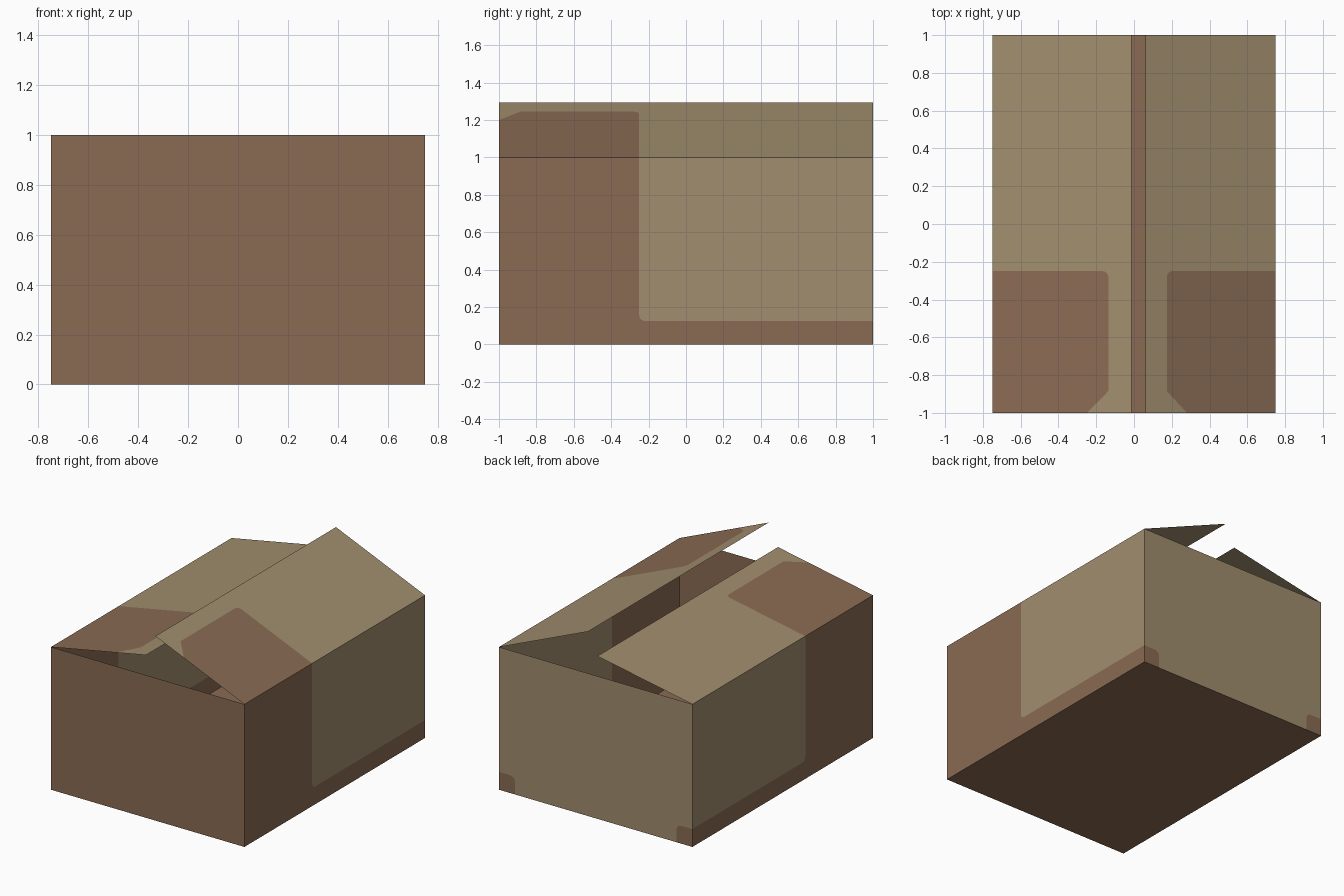
import bpy, math
from mathutils import Vector

if "Cube" in bpy.data.objects:
    bpy.data.objects.remove(bpy.data.objects["Cube"])

W, D, H = 0.75, 1.0, 1.0      # half width, half depth, height
SEAM, STRIP = -0.25, 0.125    # where the brown ends along y / up z


def material(name, rgb):
    m = bpy.data.materials.new(name)
    m.diffuse_color = (*rgb, 1)
    m.use_nodes = True
    m.node_tree.nodes["Principled BSDF"].inputs["Base Color"].default_value = m.diffuse_color
    return m


BROWN = material("brown_cardboard", (0.254, 0.147, 0.087))
TAN = material("tan_cardboard", (0.356, 0.268, 0.156))


def arc(cx, cy, r, a0, a1, n=4):
    """Points of a small rounded corner, angles in degrees."""
    return [(cx + r * math.cos(math.radians(a0 + (a1 - a0) * i / n)),
             cy + r * math.sin(math.radians(a0 + (a1 - a0) * i / n)))
            for i in range(n + 1)]


def panel(name, place, outward, regions):
    """Thin sheet made of flat coloured regions; place maps 2D to 3D."""
    verts, faces, lookup = [], [], {}
    for pts, _ in regions:
        idx = []
        for p in pts:
            key = (round(p[0], 5), round(p[1], 5))
            if key not in lookup:
                lookup[key] = len(verts)
                verts.append(Vector(place(*p)))
            idx.append(lookup[key])
        # turn the face so that it looks outward
        n = sum((verts[a].cross(verts[b]) for a, b in
                 zip(idx, idx[1:] + idx[:1])), Vector())
        faces.append(idx if n.dot(Vector(outward)) > 0 else idx[::-1])
    me = bpy.data.meshes.new(name)
    me.from_pydata(verts, [], faces)
    me.materials.append(BROWN)
    me.materials.append(TAN)
    for poly, (_, mat) in zip(me.polygons, regions):
        poly.material_index = mat
    ob = bpy.data.objects.new(name, me)
    bpy.context.collection.objects.link(ob)
    return ob


# floor and front wall, all brown
panel("floor", lambda x, y: (x, y, 0), (0, 0, -1),
      [([(-W, -D), (W, -D), (W, D), (-W, D)], 0)])
panel("front_wall", lambda x, z: (x, -D, z), (0, -1, 0),
      [([(-W, 0), (W, 0), (W, H), (-W, H)], 0)])

# back wall, tan with a brown rounded tab in each lower corner
R = 0.04
curve = [(W, STRIP)] + arc(W - STRIP + R, STRIP - R, R, 90, 180) + [(W - STRIP, 0)]
mirrored = [(-x, z) for x, z in curve]
panel("back_wall", lambda x, z: (x, D, z), (0, 1, 0),
      [(curve + [(W, 0)], 0),
       (mirrored + [(-W, 0)], 0),
       (curve + mirrored[::-1] + [(-W, H), (W, H)], 1)])

# side walls, brown at the front and along the bottom
R = 0.03
seam = [(SEAM, H)] + arc(SEAM + R, STRIP + R, R, 180, 270) + [(D, STRIP)]
for side, s in (("left", -1), ("right", 1)):
    panel(side + "_wall", lambda y, z, s=s: (s * W, y, z), (s, 0, 0),
          [(seam + [(D, H)], 1),
           (seam + [(D, 0), (-D, 0), (-D, H)], 0)])

# lid flaps, hinged on the side walls; 2D is (distance from hinge, y)
L, P = 0.75, 0.625
edge = ([(0, SEAM)] + arc(P - R, SEAM - R, R, 90, 0)
        + [(P, -0.885), (P - 0.012, -0.872 - 0.025), (0.51, -D)])
for side, s, deg in (("left", -1, 10.8), ("right", 1, 23)):
    c, h = math.cos(math.radians(deg)), math.sin(math.radians(deg))
    panel(side + "_flap",
          lambda d, y, s=s, c=c, h=h: (s * (W - d * c), y, H + d * h),
          (s * h, 0, c),
          [(edge + [(0, -D)], 0),
           (edge + [(L, -D), (L, D), (0, D)], 1)])
